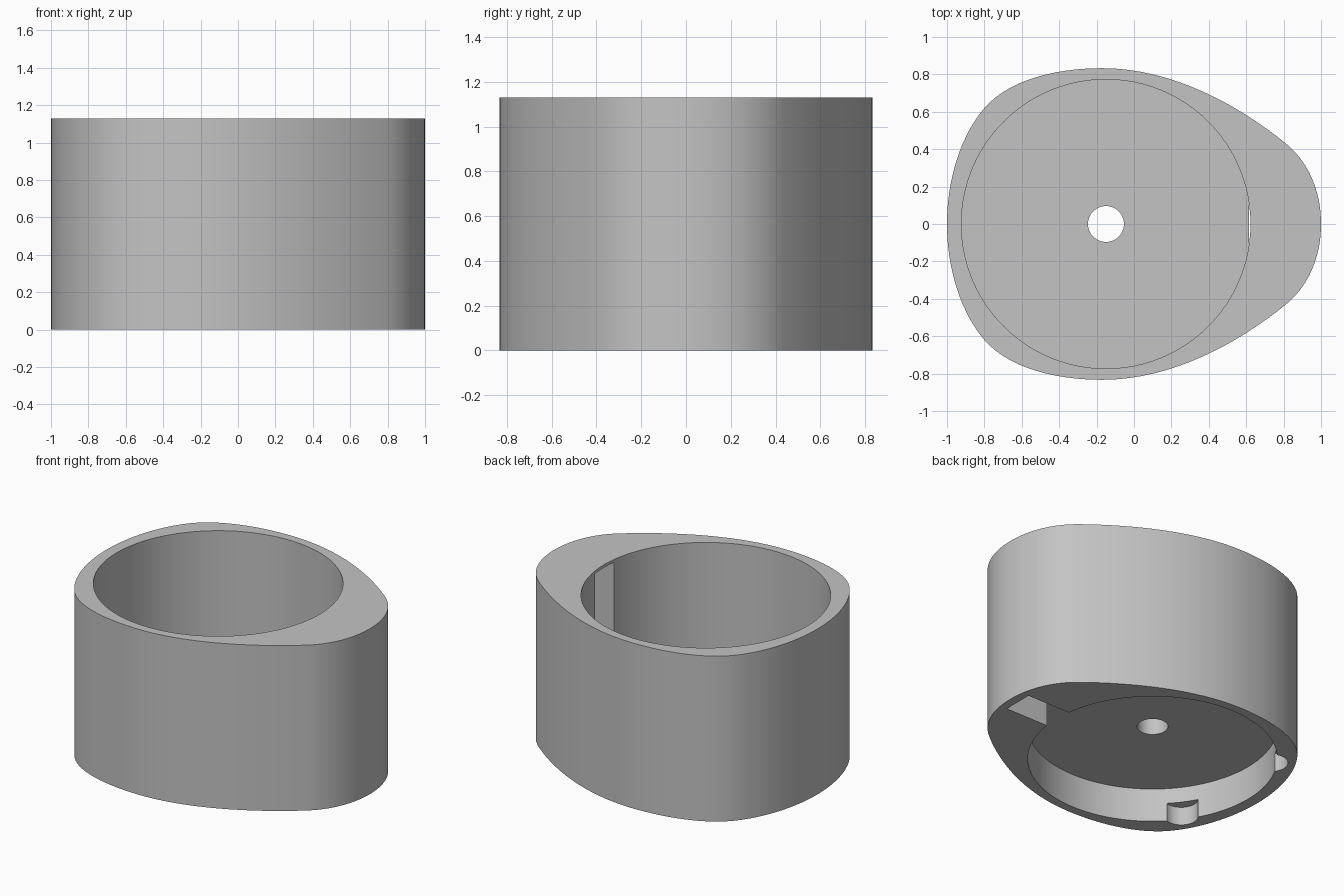
import bpy, bmesh, math
from mathutils import Vector
from mathutils.geometry import interpolate_bezier

HEIGHT = 1.13
AXIS_X = -0.15      # centre of the round cavity
BORE = 0.773        # cavity radius

if "Cube" in bpy.data.objects:
    bpy.data.objects.remove(bpy.data.objects["Cube"], do_unlink=True)


def prism(name, outline, z0, z1):
    """Extrude a counter-clockwise outline between two heights."""
    bm = bmesh.new()
    low = [bm.verts.new((x, y, z0)) for x, y in outline]
    high = [bm.verts.new((x, y, z1)) for x, y in outline]
    bm.faces.new(low[::-1])
    bm.faces.new(high)
    n = len(low)
    for i in range(n):
        j = (i + 1) % n
        bm.faces.new((low[i], low[j], high[j], high[i]))
    mesh = bpy.data.meshes.new(name)
    bm.to_mesh(mesh)
    bm.free()
    obj = bpy.data.objects.new(name, mesh)
    bpy.context.collection.objects.link(obj)
    return obj


def circle(cx, cy, r, n=96):
    steps = [math.tau * i / n for i in range(n)]
    return [(cx + r * math.cos(a), cy + r * math.sin(a)) for a in steps]


def carve(target, cutter):
    """Subtract the cutter, then discard it."""
    cutter.hide_render = True
    mod = target.modifiers.new("carve", "BOOLEAN")
    mod.operation = "DIFFERENCE"
    mod.solver = "EXACT"
    mod.object = cutter
    bpy.ops.object.select_all(action="DESELECT")
    bpy.context.view_layer.objects.active = target
    target.select_set(True)
    bpy.ops.object.modifier_apply(modifier=mod.name)
    bpy.data.objects.remove(cutter, do_unlink=True)


# Egg-shaped outline: back half as Bezier spans from the tip, then mirrored
spans = [
    ((1, 0), (1, .18), (.93, .34), (.8, .44)),
    ((.8, .44), (.55, .64), (.2, .833), (-.17, .833)),
    ((-.17, .833), (-.42, .833), (-.67, .77), (-.8, .62)),
    ((-.8, .62), (-.92, .48), (-1, .25), (-1, 0)),
]
half = []
for span in spans:
    pts = interpolate_bezier(*[Vector((x, y, 0)) for x, y in span], 17)
    half += [(p.x, p.y) for p in pts[:-1]]
half.append((-1, 0))
outline = half + [(x, -y) for x, y in half[-2:0:-1]]

housing = prism("egg_housing", outline, 0, HEIGHT)

# Deep cavity above the floor, shallow recess below it, and the centre hole
carve(housing, prism("upper_cavity", circle(AXIS_X, 0, BORE), 0.37, HEIGHT + 0.1))
carve(housing, prism("lower_recess", circle(AXIS_X, 0, BORE), -0.1, 0.23))
carve(housing, prism("centre_hole", circle(AXIS_X, 0, 0.096, 48), 0.1, 0.6))

# Channel in the thick tip, open underneath and towards the cavity
x0, x1, w = 0.616, 0.94, 0.105
carve(housing, prism("channel", [(x0, -w), (x1, -w), (x1, w), (x0, w)], -0.1, 1.11))

# Two round locking notches in the rim of the lower recess
for side in (-1, 1):
    a = math.radians(180 + side * 36)
    cx, cy = AXIS_X + 0.735 * math.cos(a), 0.735 * math.sin(a)
    carve(housing, prism("notch", circle(cx, cy, 0.105, 32), -0.1, 0.125))

# Single grey finish
grey = bpy.data.materials.new("light_grey")
grey.use_nodes = True
colour = (0.55, 0.55, 0.55, 1)
grey.diffuse_color = colour
grey.node_tree.nodes["Principled BSDF"].inputs["Base Color"].default_value = colour
housing.data.materials.clear()
housing.data.materials.append(grey)

bpy.ops.object.select_all(action="DESELECT")
housing.select_set(True)
bpy.context.view_layer.objects.active = housing
bpy.ops.object.shade_smooth_by_angle(angle=math.radians(30))
